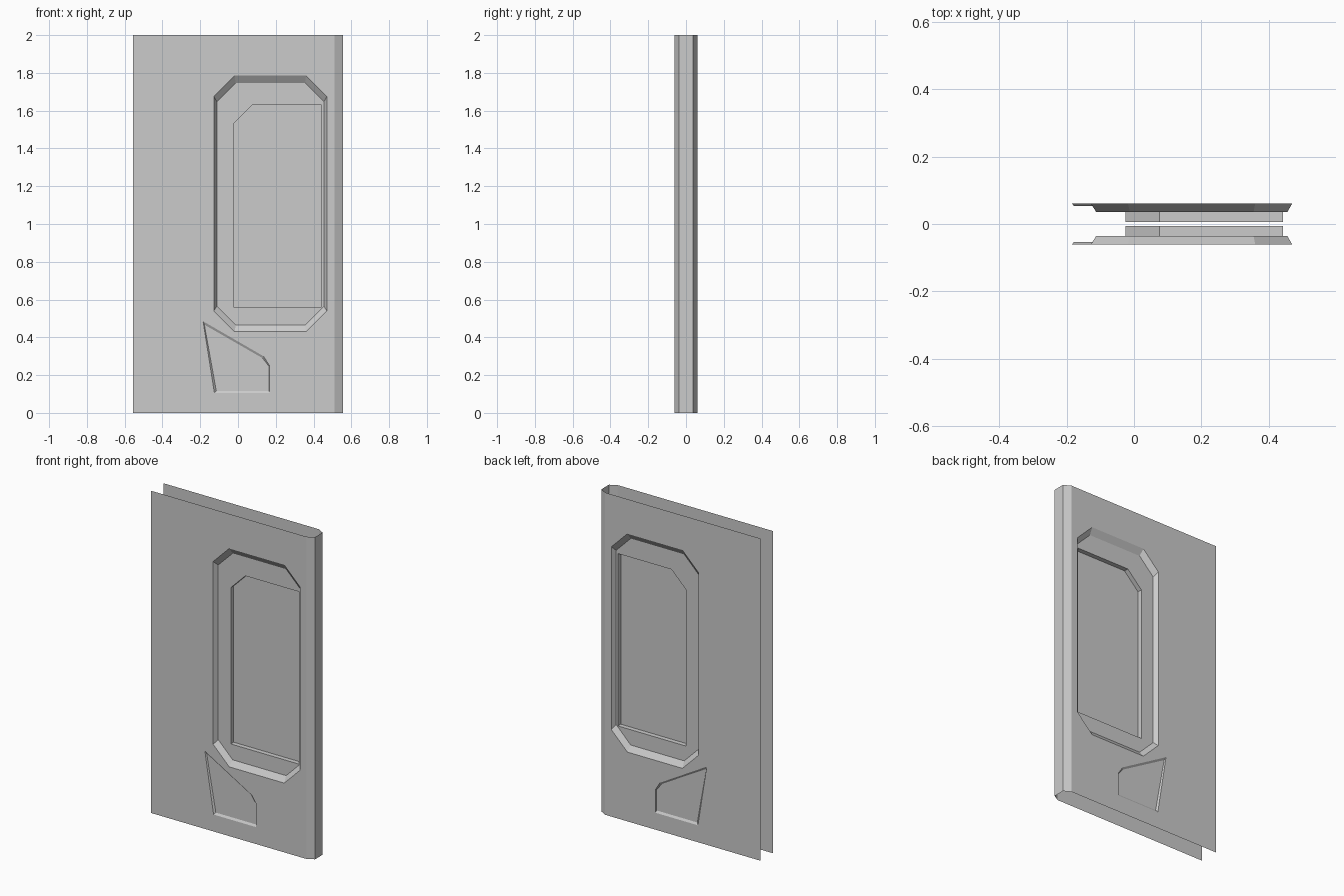
import bpy, bmesh
from mathutils import Vector
from mathutils.geometry import normal

if "Cube" in bpy.data.objects:
    bpy.data.objects.remove(bpy.data.objects["Cube"])

Y0, Y1, Y2, YP = -0.061, -0.035, -0.006, -0.053   # skin, ledge, glass, pocket floor
H = 2.0


def chamfered(x0, x1, z0, z1, c):
    """Clockwise octagon from the lower left, with corner cut c."""
    return [(x0, z0 + c), (x0, z1 - c), (x0 + c, z1), (x1 - c, z1),
            (x1, z1 - c), (x1, z0 + c), (x1 - c, z0), (x0 + c, z0)]


def ring(bm, pts, y):
    return [bm.verts.new((x, y, z)) for x, z in pts]


def bridge(bm, a, b, closed=True):
    """Quad strip between two equal rings of vertices."""
    n = len(a)
    for i in range(n if closed else n - 1):
        j = (i + 1) % n
        bm.faces.new((a[i], b[i], b[j], a[j]))


def fill(bm, rings):
    """Flat front-facing face with holes."""
    edges = []
    for r in rings:
        for a, b in zip(r, r[1:] + r[:1]):
            edges.append(bm.edges.get((a, b)) or bm.edges.new((a, b)))
    res = bmesh.ops.triangle_fill(bm, edges=edges, use_beauty=True,
                                  use_dissolve=False, normal=(0, -1, 0))
    for f in res["geom"]:
        if isinstance(f, bmesh.types.BMFace):
            f.normal_update()
            if f.normal.y > 0:
                f.normal_flip()


def finish(bm, name):
    """Make the object and mirror it to the back of the door."""
    me = bpy.data.meshes.new(name)
    bm.to_mesh(me)
    bm.free()
    ob = bpy.data.objects.new(name, me)
    bpy.context.collection.objects.link(ob)
    m = ob.modifiers.new("back_side", 'MIRROR')
    m.use_axis = (False, True, False)
    m.merge_threshold = 0.001
    return ob


outer = chamfered(-0.128, 0.47, 0.43, 1.785, 0.11)
inner = chamfered(-0.112, 0.455, 0.465, 1.747, 0.10)
window = [(-0.025, 0.56), (-0.025, 1.53), (0.075, 1.63), (0.443, 1.63), (0.443, 0.56)]
pocket = [(-0.185, 0.485), (0.135, 0.30), (0.167, 0.25), (0.167, 0.105), (-0.125, 0.105)]
pocket_in = [(-0.178, 0.467), (0.130, 0.29), (0.165, 0.245), (0.165, 0.117), (-0.115, 0.117)]

# door skin with openings and the chamfered closing edge
bm = bmesh.new()
sheet = ring(bm, [(-0.555, 0), (-0.555, H), (0.512, H), (0.512, 0)], Y0)
fill(bm, [sheet, ring(bm, outer, Y0), ring(bm, pocket, Y0)])
low, high = [sheet[3]], [sheet[2]]
for x, y in [(0.555, -0.037), (0.555, 0)]:
    low.append(bm.verts.new((x, y, 0)))
    high.append(bm.verts.new((x, y, H)))
bridge(bm, high, low, closed=False)
finish(bm, "door_skin")

# sloped window recess, flat ledge and inner reveal
bm = bmesh.new()
a, b = ring(bm, outer, Y0), ring(bm, inner, Y1)
c, d = ring(bm, window, Y1), ring(bm, window, Y2)
bridge(bm, b, a)
fill(bm, [b, c])
bridge(bm, d, c)
bmesh.ops.reverse_faces(bm, faces=[f for f in bm.faces if f.normal.y > 0.1])
finish(bm, "window_recess")

# window pane
bm = bmesh.new()
fill(bm, [ring(bm, window, Y2)])
finish(bm, "window_pane")

# shallow lower pocket
bm = bmesh.new()
a, b = ring(bm, pocket, Y0), ring(bm, pocket_in, YP)
bridge(bm, b, a)
fill(bm, [b])
finish(bm, "lower_pocket")

# walls of recesses face inward to the opening
for name in ("window_recess", "lower_pocket"):
    me = bpy.data.objects[name].data
    bm = bmesh.new()
    bm.from_mesh(me)
    bmesh.ops.recalc_face_normals(bm, faces=bm.faces)
    big = max(bm.faces, key=lambda f: abs(f.normal.y) * f.calc_area())
    if big.normal.y > 0:
        bmesh.ops.reverse_faces(bm, faces=bm.faces)
    bm.to_mesh(me)
    bm.free()
